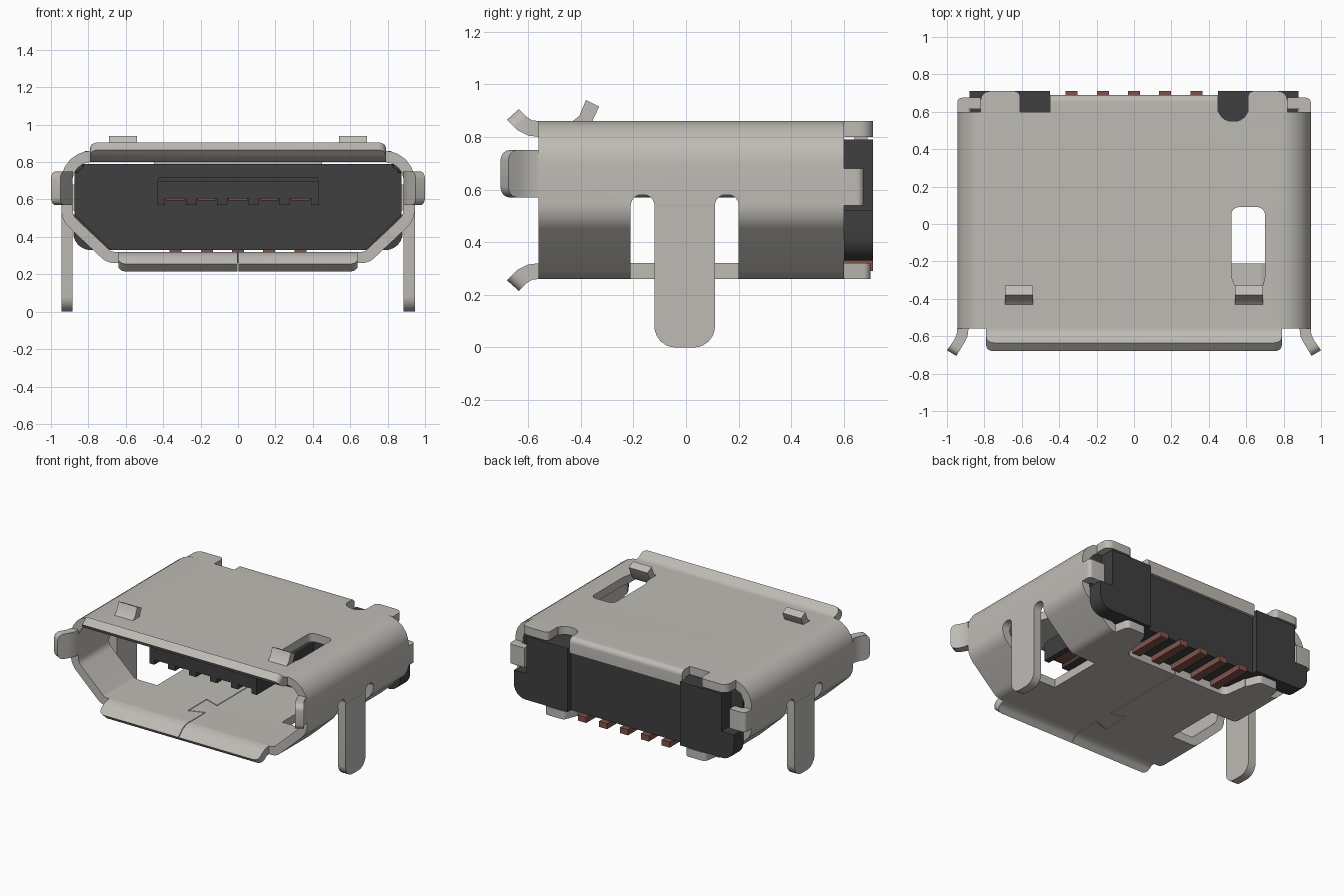
import bpy
import bmesh
import math
from mathutils import Vector

cube = bpy.data.objects.get("Cube")
if cube:
    bpy.data.objects.remove(cube, do_unlink=True)


def material(name, colour):
    m = bpy.data.materials.new(name)
    m.use_nodes = True
    m.diffuse_color = colour
    m.node_tree.nodes["Principled BSDF"].inputs["Base Color"].default_value = colour
    return m


METAL = material("steel grey", (0.52, 0.50, 0.465, 1))
PLASTIC = material("black plastic", (0.05, 0.05, 0.05, 1))
COPPER = material("copper brown", (0.22, 0.085, 0.07, 1))


def rounded(corners, steps=6):
    """Outline from (u, v, optional radius) corners, with true arcs."""
    out, n = [], len(corners)
    for i, corner in enumerate(corners):
        p = Vector(corner[:2])
        r = corner[2] if len(corner) > 2 else 0
        if not r:
            out.append(p)
            continue
        d1 = (Vector(corners[i - 1][:2]) - p).normalized()
        d2 = (Vector(corners[(i + 1) % n][:2]) - p).normalized()
        half = d1.angle(d2) / 2
        t = r / math.tan(half)
        c = p + (d1 + d2).normalized() * r / math.sin(half)
        a, b = p + d1 * t - c, p + d2 * t - c
        out += [c + a.lerp(b, k / steps).normalized() * r for k in range(steps + 1)]
    return out


def smooth(ob):
    bpy.ops.object.select_all(action='DESELECT')
    ob.select_set(True)
    bpy.context.view_layer.objects.active = ob
    bpy.ops.object.shade_smooth_by_angle(angle=math.radians(32))


def prism(name, corners, axis, lo, hi, mat=METAL, mirror=False, bevel=None, size=0.04, segs=4):
    """Extrude an outline along an axis, optionally bevel edges and mirror in x."""
    place = {'x': lambda u, v, w: (w, u, v),
             'y': lambda u, v, w: (u, w, v),
             'z': lambda u, v, w: (u, v, w)}[axis]
    bm = bmesh.new()
    outline = rounded(corners)
    a = [bm.verts.new(place(p.x, p.y, lo)) for p in outline]
    b = [bm.verts.new(place(p.x, p.y, hi)) for p in outline]
    bm.faces.new(a)
    bm.faces.new(b)
    for i in range(len(a)):
        bm.faces.new((a[i - 1], a[i], b[i], b[i - 1]))
    if bevel:
        edges = [e for e in bm.edges if bevel(e.verts[0].co, e.verts[1].co)]
        bmesh.ops.bevel(bm, geom=edges, offset=size, segments=segs, profile=0.5, affect='EDGES')
    if mirror:
        copy = bmesh.ops.duplicate(bm, geom=bm.verts[:] + bm.edges[:] + bm.faces[:])["geom"]
        for v in copy:
            if isinstance(v, bmesh.types.BMVert):
                v.co.x = -v.co.x
    bmesh.ops.recalc_face_normals(bm, faces=bm.faces)
    mesh = bpy.data.meshes.new(name)
    bm.to_mesh(mesh)
    bm.free()
    mesh.materials.append(mat)
    ob = bpy.data.objects.new(name, mesh)
    bpy.context.collection.objects.link(ob)
    smooth(ob)
    return ob


def box(name, x0, x1, y0, y1, z0, z1, mat, mirror=False):
    return prism(name, [(x0, y0), (x1, y0), (x1, y1), (x0, y1)], 'z', z0, z1, mat, mirror)


def both(half):
    """Complete a right-hand outline with its mirror image."""
    return half + [(-c[0],) + tuple(c[1:]) for c in reversed(half)]


def cut(ob, cutters):
    """Subtract each cutter in turn, skipping any that would destroy the part."""
    for c in cutters:
        mod = ob.modifiers.new("cut", 'BOOLEAN')
        mod.operation, mod.solver, mod.object = 'DIFFERENCE', 'EXACT', c
        bpy.context.view_layer.update()
        done = ob.evaluated_get(bpy.context.evaluated_depsgraph_get())
        mesh = bpy.data.meshes.new_from_object(done)
        ob.modifiers.clear()
        if len(mesh.polygons) > 20:
            ob.data = mesh
        bpy.data.objects.remove(c, do_unlink=True)
    smooth(ob)


# Folded sheet shell with its openings
shell = prism("shell", both([(0.945, 0.86, 0.16), (0.945, 0.49, 0.13), (0.70, 0.26, 0.1)]), 'y', -0.56, 0.60)
inside = prism("inside_cutter", both([(0.885, 0.80, 0.1), (0.885, 0.516, 0.07), (0.676, 0.32, 0.04)]), 'y', -1, 1)
top_slots = prism("slot_cutter", [(0.52, 0.09, 0.04), (0.70, 0.09, 0.04), (0.70, -0.28), (0.69, -0.33),
                                  (0.69, -0.43), (0.54, -0.43), (0.54, -0.33), (0.52, -0.28)],
                  'z', 0.7, 1, mirror=True)
leg_slots = prism("leg_cutter", [(-0.21, 0.1), (-0.21, 0.58, 0.04), (-0.12, 0.58, 0.04), (-0.12, 0.535),
                                 (0.11, 0.535), (0.11, 0.58, 0.04), (0.2, 0.58, 0.04), (0.2, 0.1)],
                  'x', 0.5, 1.1, mirror=True)
notches = prism("notch_cutter", [(0.45, 0.8), (0.45, 0.55, 0.07), (0.61, 0.55, 0.07), (0.61, 0.8)],
                'z', 0.7, 1, mirror=True)
recess = prism("recess_cutter", both([(0.47, 0.8), (0.42, 0.42, 0.05)]), 'z', 0.1, 0.4)
seam = prism("seam_cutter", [(0, -0.6), (0, -0.38), (-0.11, -0.42), (-0.11, -0.2), (0, -0.24), (0, 0.5),
                             (0.005, 0.5), (0.005, -0.248), (-0.105, -0.208), (-0.105, -0.412),
                             (0.005, -0.372), (0.005, -0.6)], 'z', 0.1, 0.4)
cut(shell, [inside, top_slots, leg_slots, notches, recess, seam])

# Flared lips around the mouth
flare = [(-0.56, 0.86), (-0.585, 0.863), (-0.607, 0.877), (-0.635, 0.905),
         (-0.68, 0.865), (-0.64, 0.825), (-0.60, 0.805), (-0.56, 0.80)]


def lip_tip(p, q):
    return p.y < -0.63 and q.y < -0.63 and abs(p.x - q.x) < 0.001 and abs(p.y - q.y) > 0.042


prism("top_lip", flare, 'x', -0.79, 0.79, bevel=lip_tip)
prism("bottom_lip", [(y, 1.12 - z) for y, z in flare], 'x', 0.0025, 0.64, mirror=True,
      bevel=lambda p, q: lip_tip(p, q) and p.x > 0.1)
prism("side_flares", [(0.945, -0.56), (0.948, -0.59), (0.965, -0.625), (1.0, -0.675),
                      (0.95, -0.705), (0.91, -0.64), (0.89, -0.60), (0.885, -0.56)],
      'z', 0.57, 0.75, mirror=True,
      bevel=lambda p, q: max(p.y, q.y) < -0.67 and p.z == q.z)

# Spring tabs rising from the top slots
prism("spring_tabs", [(-0.43, 0.80), (-0.43, 0.86), (-0.405, 0.88), (-0.38, 0.94),
                      (-0.33, 0.915), (-0.365, 0.84), (-0.39, 0.81)], 'x', 0.54, 0.69, mirror=True)

# Mounting legs
prism("mounting_legs", [(-0.12, 0.535), (-0.12, 0, 0.08), (0.11, 0, 0.08), (0.11, 0.535)],
      'x', 0.885, 0.945, mirror=True)

# Rear tabs that clamp the plastic body
prism("rear_lip", [(0.6, 0.80), (0.6, 0.86), (0.69, 0.86, 0.035), (0.69, 0.75), (0.64, 0.75), (0.64, 0.80)],
      'x', -0.45, 0.45)
prism("rear_top_tabs", [(0.61, 0.60), (0.61, 0.71, 0.03), (0.82, 0.71, 0.05), (0.82, 0.60)],
      'z', 0.80, 0.86, mirror=True)
prism("rear_bottom_tabs", [(0.45, 0.60), (0.49, 0.70, 0.03), (0.64, 0.70, 0.03), (0.66, 0.60)],
      'z', 0.26, 0.32, mirror=True)
prism("rear_side_hooks", [(0.945, 0.60), (0.945, 0.675, 0.025), (0.82, 0.675), (0.82, 0.615),
                          (0.885, 0.615), (0.885, 0.60)], 'z', 0.54, 0.68, mirror=True)

# Plastic body: front block, rear centre wall and rear corner blocks
prism("body", both([(0.875, 0.79, 0.05), (0.875, 0.52, 0.03), (0.68, 0.33, 0.03)]), 'y', 0.25, 0.60, PLASTIC,
      bevel=lambda p, q: max(p.y, q.y) < 0.26, size=0.02, segs=1)
box("body_rear_wall", -0.45, 0.45, 0.60, 0.67, 0.33, 0.79, PLASTIC)
prism("body_rear_corners", [(0.45, 0.79), (0.78, 0.79), (0.78, 0.52), (0.88, 0.52), (0.88, 0.33, 0.09),
                            (0.45, 0.33)], 'y', 0.60, 0.71, PLASTIC, mirror=True)

# Contact tongue with ribs between the contacts
prism("tongue", both([(0.43, 0.72, 0.02), (0.43, 0.605)]), 'y', -0.37, 0.26, PLASTIC)
box("tongue_nose", -0.39, 0.39, -0.40, -0.37, 0.605, 0.70, PLASTIC)
box("tongue_end_ribs", 0.39, 0.43, -0.40, 0.26, 0.57, 0.70, PLASTIC, mirror=True)
for i, x in enumerate((0.0835, 0.2505)):
    box(f"tongue_ribs_{i + 1}", x - 0.028, x + 0.028, -0.40, 0.26, 0.57, 0.605, PLASTIC, mirror=True)

# Contacts under the tongue and solder pins at the rear
for i in range(5):
    x = (i - 2) * 0.167
    box(f"contact_{i + 1}", x - 0.05, x + 0.05, -0.38, 0.26, 0.595, 0.606, COPPER)
    box(f"solder_pin_{i + 1}", x - 0.032, x + 0.032, 0.38, 0.71, 0.29, 0.331, COPPER)
